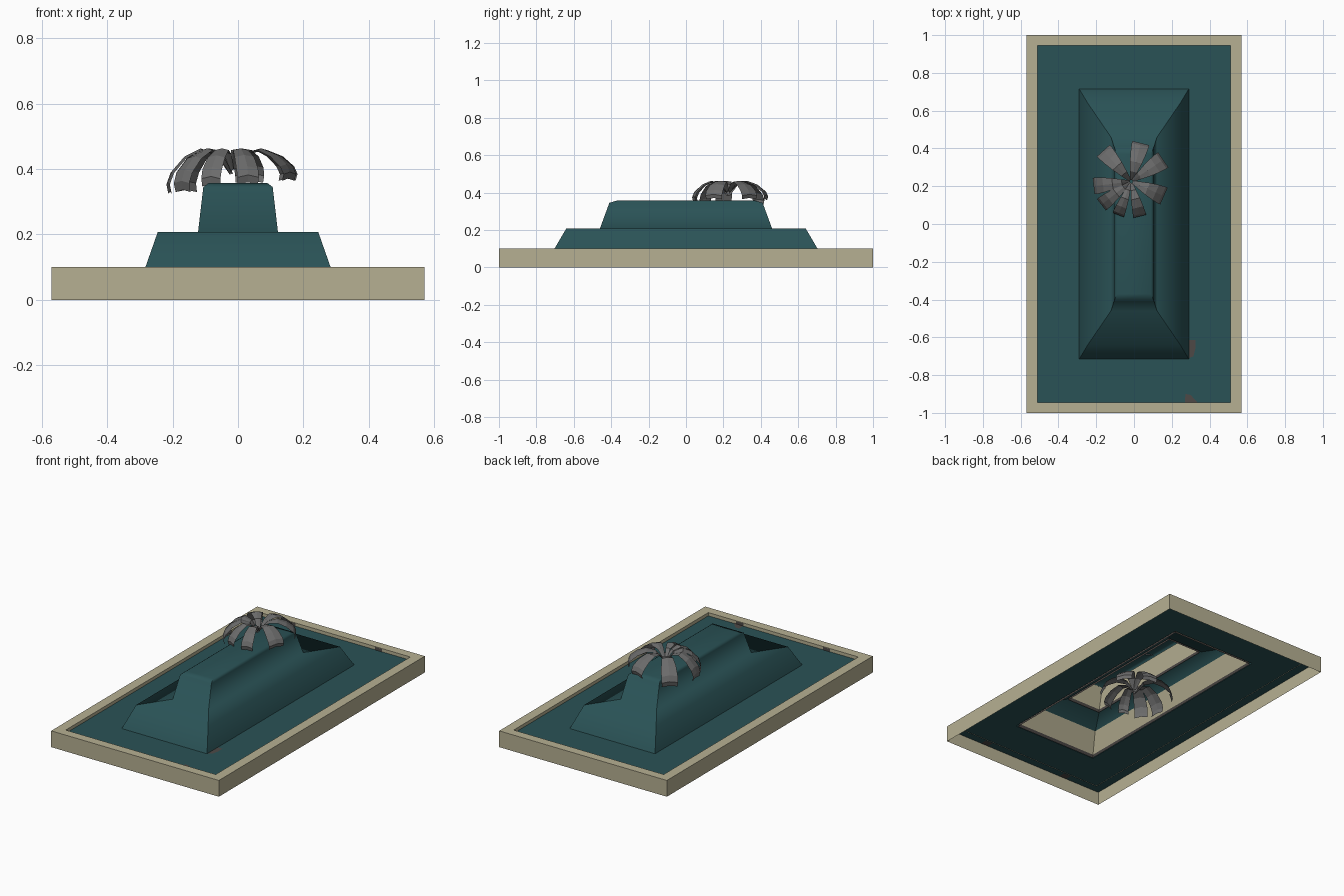
import bpy, bmesh, math

cube = bpy.data.objects.get("Cube")
if cube:
    bpy.data.objects.remove(cube, do_unlink=True)


def material(name, rgb):
    m = bpy.data.materials.new(name)
    m.use_nodes = True
    m.diffuse_color = (*rgb, 1)
    bsdf = next(n for n in m.node_tree.nodes if n.type == 'BSDF_PRINCIPLED')
    bsdf.inputs["Base Color"].default_value = (*rgb, 1)
    bsdf.inputs["Roughness"].default_value = 0.8
    return m


sandstone = material("sandstone", (0.47, 0.435, 0.29))
teal = material("dark teal", (0.023, 0.085, 0.093))
grey = material("leaf grey", (0.15, 0.15, 0.15))
soil = material("dark soil", (0.075, 0.066, 0.062))


def finish(bm, name, mat, smooth=False):
    mesh = bpy.data.meshes.new(name)
    for f in bm.faces:
        f.smooth = smooth
    bm.to_mesh(mesh)
    bm.free()
    mesh.materials.append(mat)
    ob = bpy.data.objects.new(name, mesh)
    bpy.context.collection.objects.link(ob)


def rect_loft(name, mat, rings, cap=False, smooth=False):
    """Join centred rectangles given as (half width, half length, height)."""
    bm = bmesh.new()
    loops = [[bm.verts.new((sx * hx, sy * hy, z))
              for sx, sy in ((-1, -1), (1, -1), (1, 1), (-1, 1))]
             for hx, hy, z in rings]
    for a, b in zip(loops, loops[1:]):
        for i in range(4):
            j = (i + 1) % 4
            bm.faces.new((a[i], a[j], b[j], b[i]))
        # Corners stay sharp where two sides meet
        for i in range(4):
            bm.edges.get((a[i], b[i])).smooth = False
    if cap:
        bm.faces.new(loops[-1])
    finish(bm, name, mat, smooth)


# Kerb around the plot, open underneath
rect_loft("kerb", sandstone, [(0.57, 1, 0), (0.57, 1, 0.1),
                              (0.51, 0.945, 0.1), (0.51, 0.945, 0.078)])

# Ground sheet with an opening below the mound
FLOOR = 0.08
rect_loft("ground", teal, [(0.567, 0.997, FLOOR), (0.29, 0.715, FLOOR)])

# Two-tier mound with a gently crowned ridge
tiers = [(0.29, 0.715, FLOOR), (0.245, 0.64, 0.208), (0.122, 0.46, 0.208),
         (0.106, 0.41, 0.345), (0.09, 0.37, 0.357)]
rect_loft("mound", teal, tiers, cap=True, smooth=True)


# Lining inside the mound: stone on the slopes, a soil band at each foot
def lining(name, mat, low, high, start, end):
    rings = [[p + (q - p) * t for p, q in zip(low, high)] for t in (start, end)]
    rect_loft(name, mat, [(x - 0.008, y - 0.008, z - 0.004) for x, y, z in rings])


for label, low, high in (("lower", tiers[0], tiers[1]), ("upper", tiers[2], tiers[3])):
    lining(label + "_soil_band", soil, low, high, 0, 0.12)
    lining(label + "_stone_lining", sandstone, low, high, 0.12, 1)


# Bare soil showing on the ground and at the kerb ends
def patch(name, corners):
    bm = bmesh.new()
    bm.faces.new([bm.verts.new(co) for co in corners])
    finish(bm, name, soil)


TOP = FLOOR + 0.002
patch("side_patch", [(0.292, -0.71, TOP), (0.315, -0.7, TOP), (0.325, -0.66, TOP),
                     (0.325, -0.615, TOP), (0.292, -0.615, TOP)])
patch("corner_patch", [(0.27, -0.944, TOP), (0.335, -0.944, TOP),
                       (0.3, -0.905, TOP), (0.272, -0.9, TOP)])
for end, sy in (("front", -1), ("back", 1)):
    for side, sx in (("right", -1), ("left", 1)):
        x0, x1 = sx * 0.27, sx * 0.32
        patch(f"{end}_{side}_kerb_soil", [(x0, sy * 0.943, FLOOR), (x1, sy * 0.943, FLOOR),
                                          (x1, sy * 0.943, 0.098), (x0, sy * 0.943, 0.098)])
        under = FLOOR - 0.004
        patch(f"{end}_{side}_under_soil", [(x0, sy * 0.95, under), (x1, sy * 0.95, under),
                                           (x1, sy * 0.99, under), (x0, sy * 0.99, under)])

# Drooping plant: arched leaves as (fraction of reach, height, half width)
ARCH = [(0.04, -0.07, 0.008), (0.25, -0.015, 0.02), (0.5, 0, 0.034),
        (0.75, -0.022, 0.044), (0.94, -0.06, 0.049), (1, -0.09, 0.048),
        (0.97, -0.115, 0.046)]
# Direction in degrees, reach, width factor, droop factor
LEAVES = [(76, 0.21, 0.95, 0.85), (132, 0.22, 0.95, 1.1), (187, 0.2, 0.9, 1.15),
          (218, 0.2, 0.8, 1.1), (249, 0.19, 0.65, 0.95), (284, 0.19, 0.7, 0.9),
          (336, 0.19, 1, 0.8), (34, 0.205, 1, 0.8)]


def plant(name, cx, cy, top):
    bm = bmesh.new()
    for deg, reach, wide, droop in LEAVES:
        c, s = math.cos(math.radians(deg)), math.sin(math.radians(deg))
        rows = []
        for t, z, w in ARCH:
            r, h = t * reach, top + z * droop
            # Each row is creased along the middle of the leaf
            rows.append([bm.verts.new((cx + r * c - k * w * wide * s,
                                       cy + r * s + k * w * wide * c,
                                       h - 0.15 * w * abs(k)))
                         for k in (-1, 0, 1)])
        for a, b in zip(rows, rows[1:]):
            for i in range(2):
                bm.faces.new((a[i], b[i], b[i + 1], a[i + 1]))
    finish(bm, name, grey)


plant("plant", -0.015, 0.225, 0.463)
plant("buried_plant", 0, 0, 0.17)
